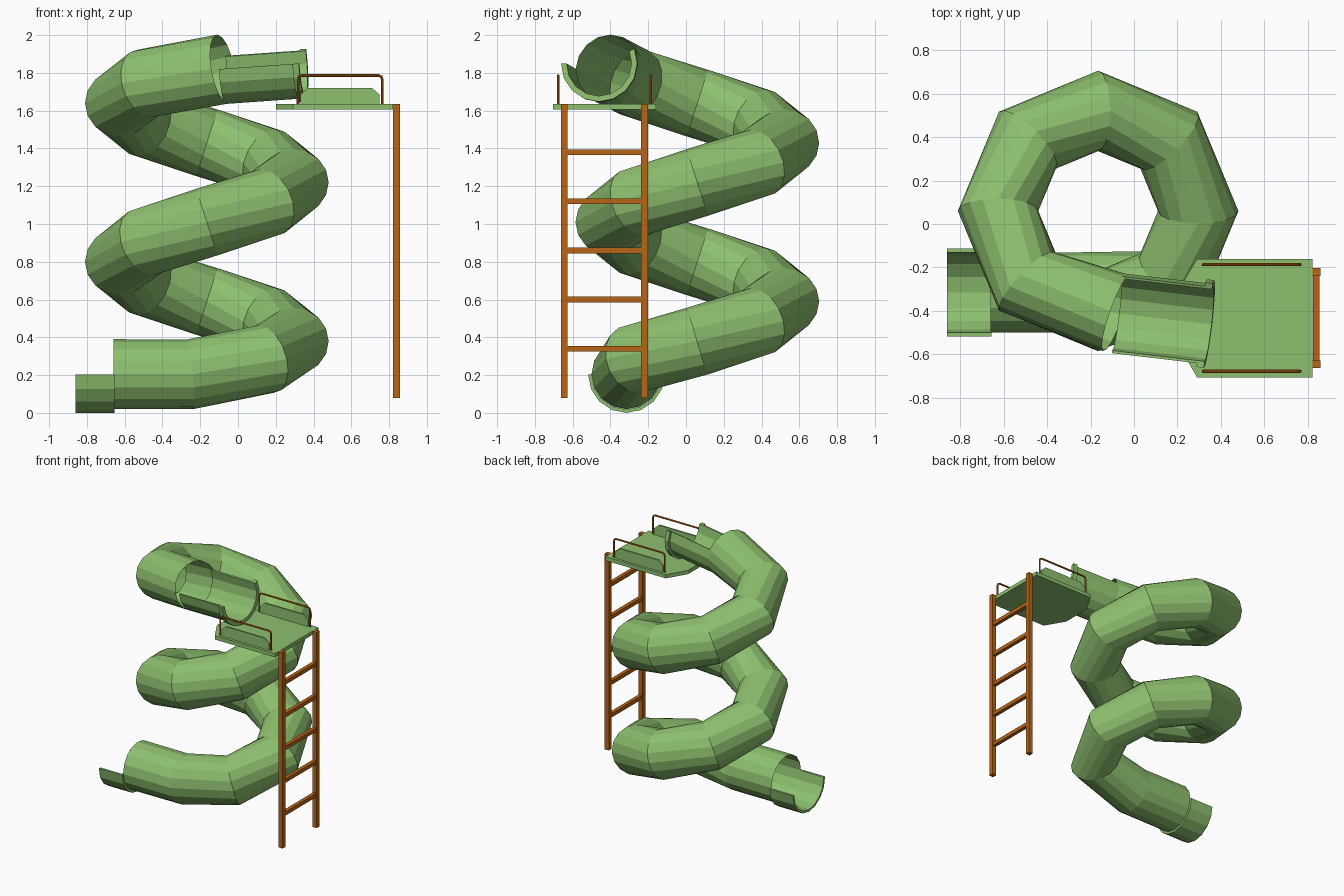
import bpy, bmesh, math
from mathutils import Vector

if "Cube" in bpy.data.objects:
    bpy.data.objects.remove(bpy.data.objects["Cube"])


def material(name, rgb):
    m = bpy.data.materials.new(name)
    m.diffuse_color = (*rgb, 1)
    m.use_nodes = True
    m.node_tree.nodes["Principled BSDF"].inputs["Base Color"].default_value = m.diffuse_color
    return m


GREEN = material("green", (0.27, 0.53, 0.16))
ORANGE = material("orange", (0.48, 0.13, 0.008))
R, SIDES = 0.185, 16


def make(name, bm, mat):
    me = bpy.data.meshes.new(name)
    bmesh.ops.recalc_face_normals(bm, faces=bm.faces)
    bm.to_mesh(me)
    bm.free()
    me.materials.append(mat)
    ob = bpy.data.objects.new(name, me)
    bpy.context.collection.objects.link(ob)
    return ob


def pipe(name, path, radius, mat, first=0, count=None, sides=SIDES, inner=None, caps=False):
    """Sweep a ring, or an arc of it (optionally with wall thickness), along a path."""
    bm = bmesh.new()
    path = [Vector(p) for p in path]
    full = count is None
    n = sides if full else count + 1
    rings = []
    for i, p in enumerate(path):
        a, b = path[max(i - 1, 0)], path[min(i + 1, len(path) - 1)]
        t = ((p - a).normalized() + (b - p).normalized()).normalized()
        side = t.cross(Vector((0, 0, 1)))
        side = side.normalized() if side.length > 1e-4 else Vector((0, 1, 0))
        if name.endswith("rail"):
            side = Vector((0, 1, 0))
        up = side.cross(t)

        def arc(r, order):
            angs = [2 * math.pi * (first + k) / sides for k in order]
            return [bm.verts.new(p + r * (math.cos(g) * side + math.sin(g) * up)) for g in angs]
        ring = arc(radius, range(n))
        if inner:
            ring += arc(inner, reversed(range(n)))
        rings.append(ring)
    m = len(rings[0])
    for r0, r1 in zip(rings, rings[1:]):
        for k in range(m if (full or inner) else m - 1):
            j = (k + 1) % m
            bm.faces.new((r0[k], r0[j], r1[j], r1[k]))
    for ring in (rings[0], rings[-1]):
        if inner:
            for k in range(n - 1):
                bm.faces.new((ring[k], ring[k + 1], ring[m - 2 - k], ring[m - 1 - k]))
        elif caps:
            bm.faces.new(ring)
    return make(name, bm, mat)


def slab(name, pts, offset, mat):
    """Extruded flat outline."""
    bm = bmesh.new()
    f = bm.faces.new([bm.verts.new(p) for p in pts])
    ext = bmesh.ops.extrude_face_region(bm, geom=[f])
    vs = [g for g in ext["geom"] if isinstance(g, bmesh.types.BMVert)]
    bmesh.ops.translate(bm, vec=offset, verts=vs)
    return make(name, bm, mat)


def box(name, lo, hi, mat):
    (x0, y0, z0), (x1, y1, z1) = lo, hi
    return slab(name, [(x0, y0, z0), (x1, y0, z0), (x1, y1, z0), (x0, y1, z0)], (0, 0, z1 - z0), mat)


# spiral tube: straight exit, two octagonal turns, level entry
path = [(-0.66, -0.315, 0.205), (-0.25, -0.315, 0.205), (0.15, -0.275, 0.285)]
for k in range(1, 15):
    a = math.radians(-45 + 45 * k)
    path.append((-0.165 + 0.46 * math.cos(a), 0.06 + 0.46 * math.sin(a), 0.275 + 0.105 * k))
path.append((-0.08, -0.41, 1.82))
pipe("spiral_tube", path, R, GREEN)

# open chute at the exit
pipe("exit_chute", [(-0.86, -0.315, 0.203), (-0.655, -0.315, 0.203)], 0.203, GREEN,
     first=8, count=8, inner=0.185)

# open entry trough with a lip, higher on the back side
start, end = Vector((-0.08, -0.41, 1.82)), Vector((0.345, -0.46, 1.85))
pipe("entry_trough", [start, end], R, GREEN, first=7, count=9, inner=R - 0.012)
pipe("entry_lip", [start.lerp(end, 0.92), end], 0.203, GREEN, first=7, count=9, inner=R - 0.012)

# platform
slab("platform", [(0.82, -0.16, 1.605), (0.29, -0.16, 1.605), (0.2, -0.31, 1.605),
                  (0.2, -0.55, 1.605), (0.29, -0.705, 1.605), (0.82, -0.705, 1.605)],
     (0, 0, 0.03), GREEN)

# side boards, handrails and ladder posts
for label, y, py in (("front", -0.677, -0.645), ("back", -0.187, -0.22)):
    slab(label + "_side_board",
         [(0.33, y - 0.007, 1.63), (0.75, y - 0.007, 1.63), (0.75, y - 0.007, 1.685),
          (0.71, y - 0.007, 1.72), (0.37, y - 0.007, 1.72), (0.33, y - 0.007, 1.685)],
         (0, 0.014, 0), GREEN)
    rail = [(0.318, y, 1.62), (0.318, y, 1.765), (0.323, y, 1.78), (0.338, y, 1.786),
            (0.744, y, 1.786), (0.759, y, 1.78), (0.764, y, 1.765), (0.764, y, 1.62)]
    pipe(label + "_rail", rail, 0.007, ORANGE, sides=8, caps=True)
    box(label + "_ladder_post", (0.82, py - 0.018, 0.08), (0.857, py + 0.018, 1.635), ORANGE)

# ladder rungs
for i in range(5):
    z = 0.34 + 0.26 * i
    box(f"rung_{i + 1}", (0.824, -0.635, z - 0.015), (0.853, -0.23, z + 0.015), ORANGE)
